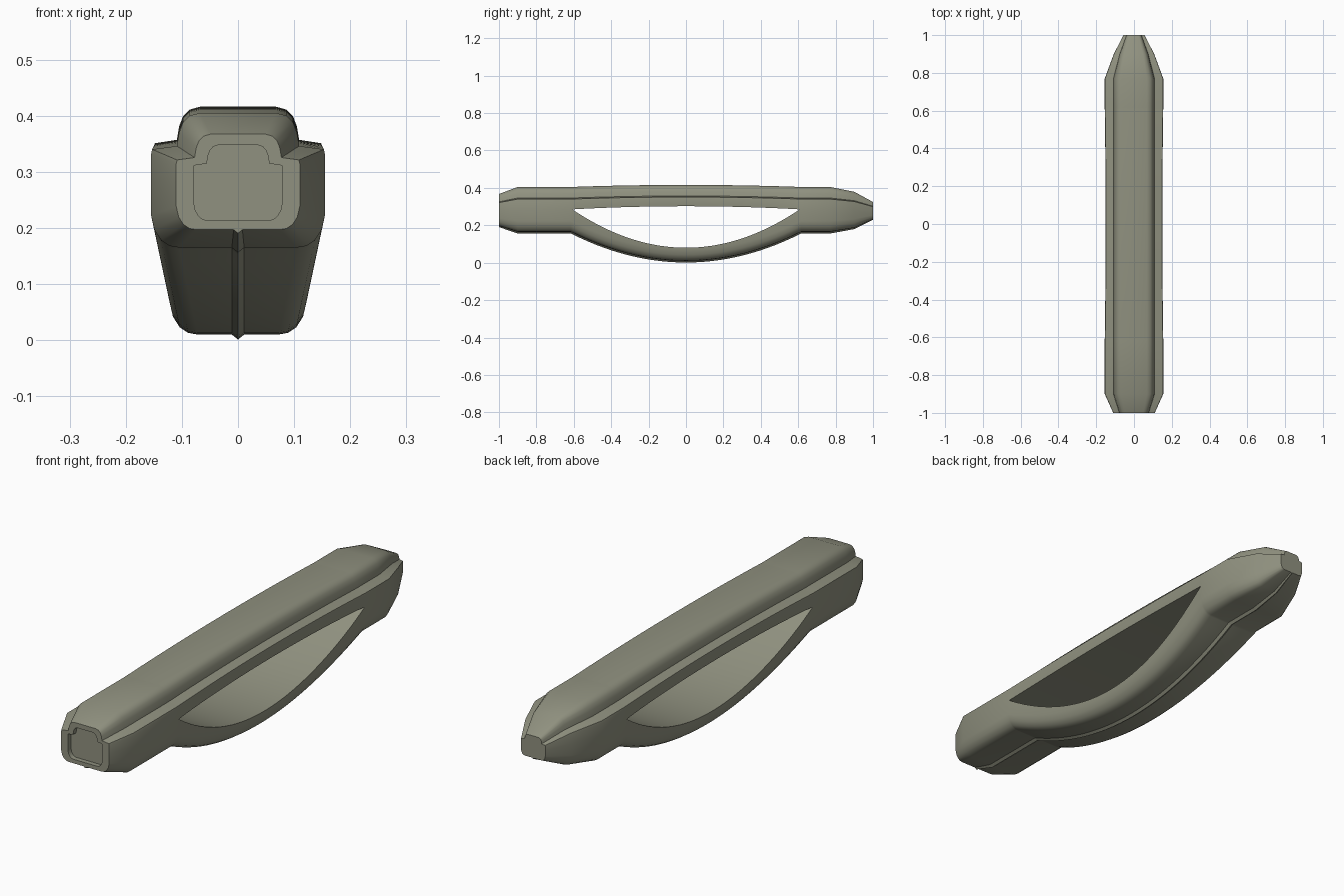
import bpy, bmesh

if "Cube" in bpy.data.objects:
    bpy.data.objects.remove(bpy.data.objects["Cube"])

olive = bpy.data.materials.new("olive grey")
olive.diffuse_color = (0.28, 0.285, 0.215, 1)
olive.use_nodes = True
olive.node_tree.nodes["Principled BSDF"].inputs["Base Color"].default_value = olive.diffuse_color

CZ = 0.275    # height the tapered ends shrink towards
END = 0.608   # half length of the finger opening


def section(y, sx=1.0, sz=1.0, ridge=0.009):
    """Closed cross-section at y: raised spine, side ledges, rounded belly, seam ridge."""
    t = max(0.0, 1 - (y / 0.615) ** 2)
    b = min(0.165, 0.01 + 0.41 * y * y)          # belly height
    lift = 0.011 * t                              # slight crown of the spine
    side = 0.155 - 0.005 * t
    low = 0.155 - 0.033 * (0.165 - b) / 0.155     # lower flank narrows as it drops
    # Opening edges on the flank; both meet where the opening ends
    top, bottom = 0.302 - 0.045 * y * y, 0.08 + 0.555 * y * y
    if abs(y) > END - 0.001:
        top = bottom = 0.285
    z1, z0 = 0.331 + lift, b + 0.058

    def flank(z):
        return (low + (side - low) * (z - z0) / (z1 - z0), z)

    half = [(0.068, 0.405 + lift), (0.086, 0.400 + lift), (0.098, 0.388 + lift),
            (0.105, 0.370 + lift), (0.109, 0.346 + lift),
            (side - 0.002, 0.340 + lift), (side, z1),
            flank(top), flank(bottom),
            (low, z0), (low - 0.006, b + 0.032), (low - 0.018, b + 0.013),
            (low - 0.033, b + 0.003), (low - 0.050, b), (0.011, b)]
    ring = half + [(0, b - ridge)] + [(-x, z) for x, z in reversed(half)]
    return [(x * sx, y, CZ + (z - CZ) * sz) for x, z in ring]


# Recessed front socket, straight grip with bowed guard, tapered nose
N = 28
front = [section(-0.98, 0.51, 0.56, 0), section(-1, 0.51, 0.56, 0),
         section(-1, 0.71, 0.71), section(-0.9), section(-0.616)]
middle = [section(-END + 2 * END * i / N) for i in range(N + 1)]
back = [section(0.616), section(0.77), section(0.9, 0.69, 0.80), section(1, 0.36, 0.38)]
rings = front + middle + back
first, last = len(front), len(front) + N

bm = bmesh.new()
loops = [[bm.verts.new(p) for p in r] for r in rings]
n = len(loops[0])
T, B = 7, 8                     # opening edge points on the right flank
TL, BL = n - 1 - T, n - 1 - B   # and on the left flank


def strip(a, c, i, j):
    bm.faces.new((a[i], a[j], c[j], c[i]))


for k in range(len(loops) - 1):
    a, c = loops[k], loops[k + 1]
    for i in range(n):
        if i not in (T, BL):    # the gap between the opening edges stays free
            strip(a, c, i, (i + 1) % n)
    if first <= k < last:       # ceiling and floor of the opening
        strip(a, c, T, TL)
        strip(a, c, BL, B)
bm.faces.new(loops[0])
bm.faces.new(loops[-1])
bmesh.ops.remove_doubles(bm, verts=bm.verts[:], dist=0.00001)
bmesh.ops.recalc_face_normals(bm, faces=bm.faces[:])

mesh = bpy.data.meshes.new("handle_body")
bm.to_mesh(mesh)
bm.free()
mesh.materials.append(olive)
body = bpy.data.objects.new("handle_body", mesh)
bpy.context.collection.objects.link(body)
bpy.context.view_layer.objects.active = body
body.select_set(True)
bpy.ops.object.shade_smooth_by_angle(angle=0.55)
